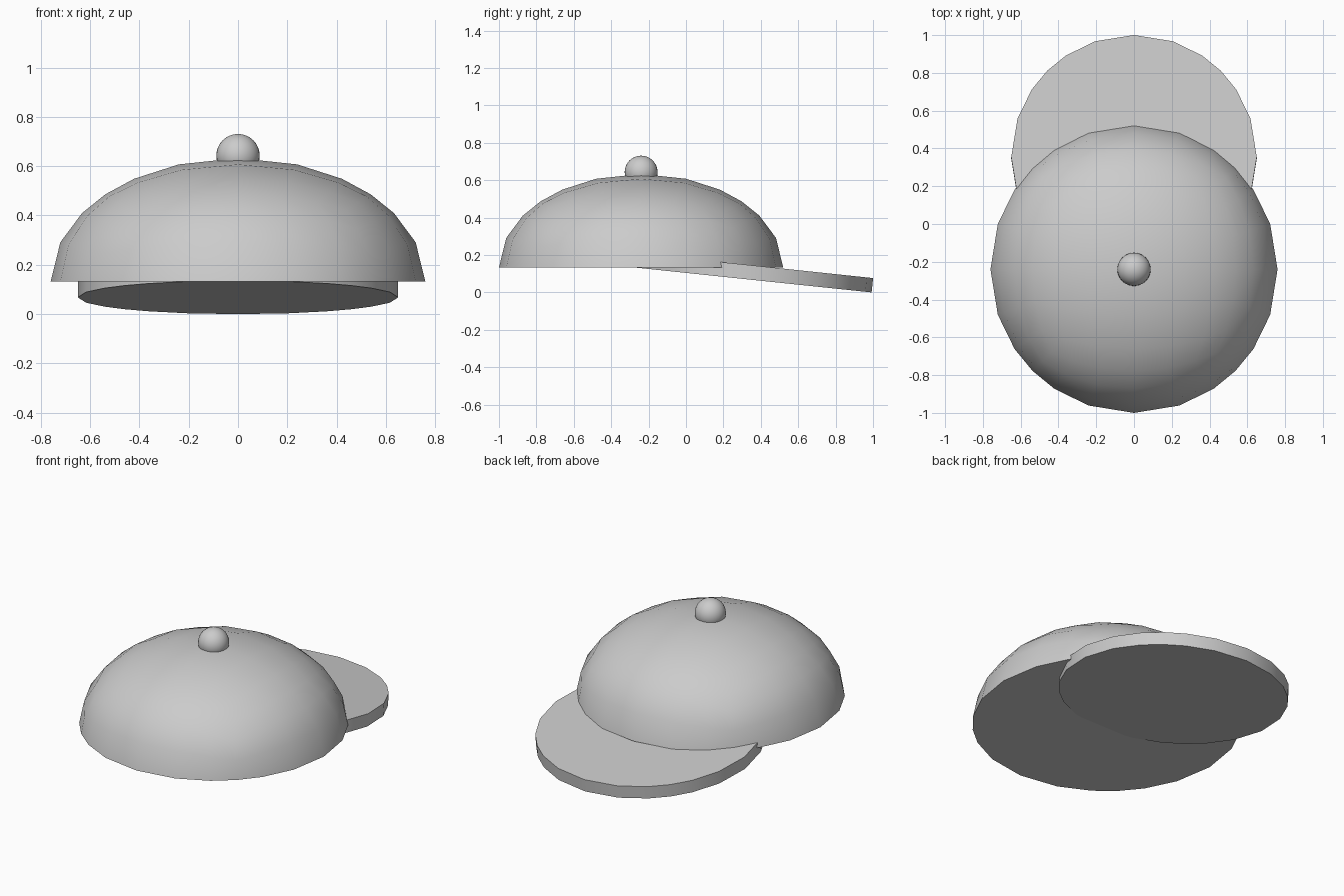
import bpy
import bmesh
from math import atan, cos, sin, pi, radians
from mathutils import Matrix

cube = bpy.data.objects.get("Cube")
if cube:
    bpy.data.objects.remove(cube, do_unlink=True)

GREY = (0.6, 0.6, 0.6, 1.0)
grey = bpy.data.materials.new("light grey")
grey.use_nodes = True
grey.diffuse_color = GREY
grey.node_tree.nodes["Principled BSDF"].inputs["Base Color"].default_value = GREY

STEPS = 3          # divisions per half side of the cube that is rounded
CROWN_Y = -0.24
CROWN_Z = 0.133


def finish(name, bm, smooth_angle):
    """Turn a bmesh into a shaded, coloured object."""
    bmesh.ops.recalc_face_normals(bm, faces=bm.faces)
    mesh = bpy.data.meshes.new(name)
    bm.to_mesh(mesh)
    bm.free()
    mesh.materials.append(grey)
    obj = bpy.data.objects.new(name, mesh)
    bpy.context.collection.objects.link(obj)
    bpy.ops.object.select_all(action="DESELECT")
    obj.select_set(True)
    bpy.context.view_layer.objects.active = obj
    bpy.ops.object.shade_smooth_by_angle(angle=radians(smooth_angle))
    return obj


# Crown: upper half of a rounded cube, flattened and closed underneath
bm = bmesh.new()
bmesh.ops.create_cube(bm, size=2)
bmesh.ops.subdivide_edges(bm, edges=bm.edges[:], cuts=2 * STEPS - 1, use_grid_fill=True)
for v in bm.verts:
    v.co.normalize()
bmesh.ops.delete(bm, geom=[v for v in bm.verts if v.co.z < -0.01], context="VERTS")
bmesh.ops.holes_fill(bm, edges=[e for e in bm.edges if e.is_boundary], sides=0)
bmesh.ops.scale(bm, vec=(0.76, 0.76, 0.5), verts=bm.verts)
crown = finish("crown", bm, 45)
crown.location = (0, CROWN_Y, CROWN_Z)

# Brim: tilted flat disc whose corners match the crown's rim spacing
bm = bmesh.new()
radius, thickness = 0.65, 0.077
angles = [q * pi / 2 + atan(k / STEPS) for q in range(4) for k in range(-STEPS, STEPS)]
base = bm.faces.new([bm.verts.new((radius * cos(a), radius * sin(a), -thickness / 2))
                     for a in angles])
side = bmesh.ops.extrude_face_region(bm, geom=[base], use_keep_orig=True)
bmesh.ops.translate(bm, vec=(0, 0, thickness),
                    verts=[g for g in side["geom"] if isinstance(g, bmesh.types.BMVert)])
brim = finish("brim", bm, 30)
brim.location = (0, 0.35, 0.106)
brim.rotation_euler.x = radians(-6)

# Button on the top of the crown
bm = bmesh.new()
bmesh.ops.create_uvsphere(bm, u_segments=32, v_segments=16, radius=0.088,
                          matrix=Matrix.Translation((0, CROWN_Y, 0.643)))
finish("top_button", bm, 45)
